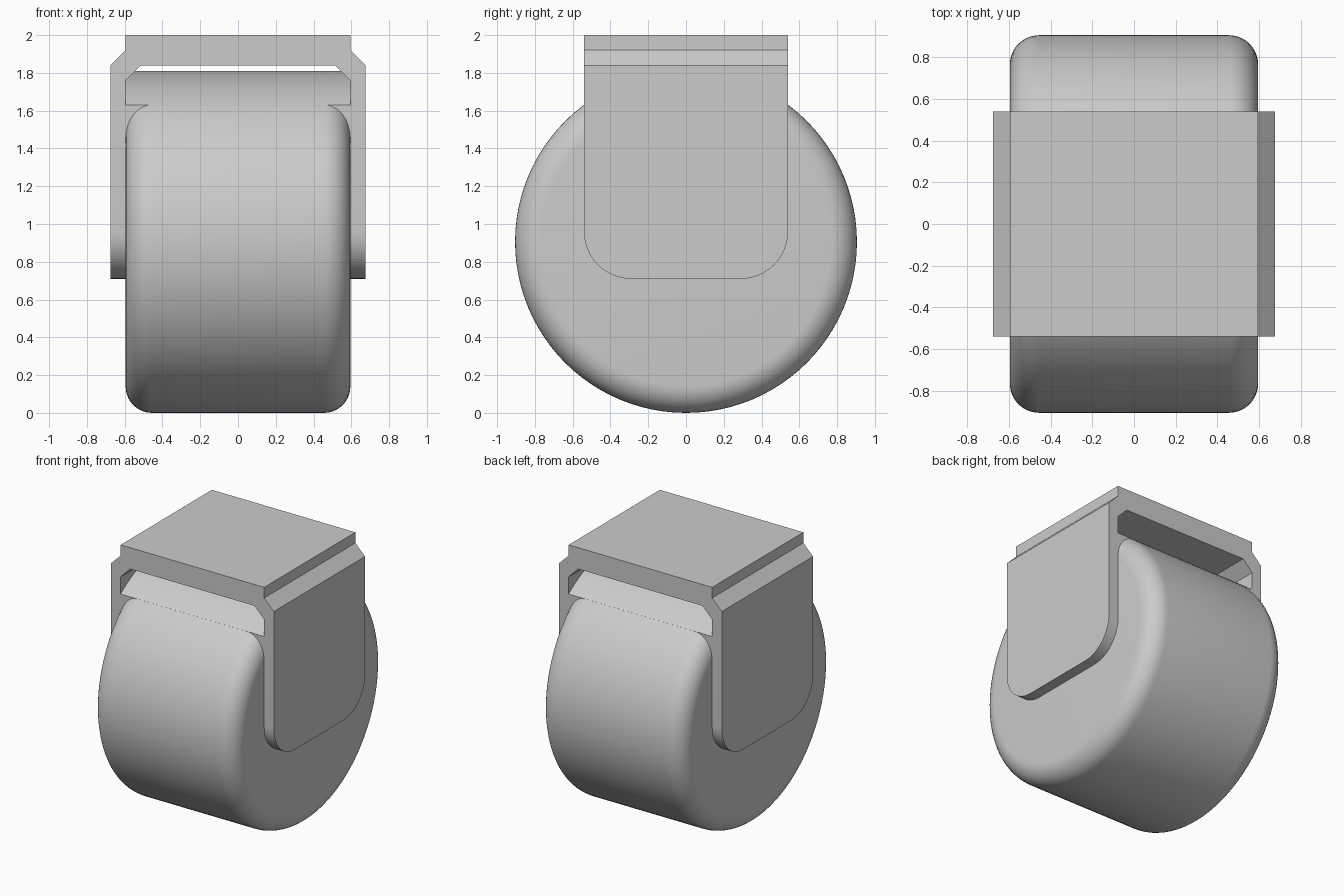
import bpy
import bmesh
from math import sin, cos, pi, asin
from mathutils import Matrix, Vector

cube = bpy.data.objects.get("Cube")
if cube:
    bpy.data.objects.remove(cube, do_unlink=True)

RADIUS = 0.905       # wheel radius and axle height
HALF_WIDTH = 0.595   # half of the wheel's width
FILLET = 0.14
HALF_DEPTH = 0.54    # half of the bracket's depth

grey = bpy.data.materials.new("Plain grey")
grey.use_nodes = True
colour = (0.6, 0.6, 0.6, 1)
grey.diffuse_color = colour
grey.node_tree.nodes["Principled BSDF"].inputs["Base Color"].default_value = colour


def finish(name, bm, angle=0.5):
    bmesh.ops.recalc_face_normals(bm, faces=bm.faces)
    mesh = bpy.data.meshes.new(name)
    bm.to_mesh(mesh)
    bm.free()
    mesh.materials.append(grey)
    obj = bpy.data.objects.new(name, mesh)
    bpy.context.collection.objects.link(obj)
    bpy.ops.object.select_all(action="DESELECT")
    obj.select_set(True)
    bpy.context.view_layer.objects.active = obj
    bpy.ops.object.shade_smooth_by_angle(angle=angle)
    return obj


def extrude_profile(points, direction):
    bm = bmesh.new()
    face = bm.faces.new([bm.verts.new(p) for p in points])
    result = bmesh.ops.extrude_face_region(bm, geom=[face])
    moved = [v for v in result["geom"] if isinstance(v, bmesh.types.BMVert)]
    bmesh.ops.translate(bm, verts=moved, vec=direction)
    return bm


# Wheel: rounded rim profile spun about the axle
bm = bmesh.new()
steps = 10
rim = []
for i in range(steps + 1):
    a = pi / 2 * i / steps
    rim.append((HALF_WIDTH - FILLET + FILLET * cos(a),
                RADIUS - FILLET + FILLET * sin(a)))
profile = rim + [(-x, r) for x, r in reversed(rim)]
verts = [bm.verts.new((x, 0, r)) for x, r in profile]
edges = [bm.edges.new(pair) for pair in zip(verts, verts[1:])]
bmesh.ops.spin(bm, geom=verts + edges, cent=(0, 0, 0), axis=(1, 0, 0),
               angle=2 * pi, steps=96, use_merge=True)
bmesh.ops.remove_doubles(bm, verts=bm.verts, dist=0.0005)
bmesh.ops.holes_fill(bm, edges=[e for e in bm.edges if e.is_boundary], sides=0)
bmesh.ops.transform(bm, matrix=Matrix.Translation((0, 0, RADIUS)), verts=bm.verts)
finish("wheel", bm)

# Square-edged part of the wheel that fills the bracket
limit = asin(HALF_DEPTH / RADIUS)
arc = [limit * (2 * i / 24 - 1) for i in range(25)]
points = [(-HALF_WIDTH, RADIUS * sin(a), RADIUS + RADIUS * cos(a)) for a in arc]
points += [(-HALF_WIDTH, HALF_DEPTH, RADIUS), (-HALF_WIDTH, -HALF_DEPTH, RADIUS)]
finish("wheel_shoulder", extrude_profile(points, Vector((2 * HALF_WIDTH, 0, 0))))

# Bracket: chamfered fork section with rounded leg ends
half = [(0.595, 2.0), (0.595, 1.92), (0.675, 1.84), (0.675, 0.71),
        (0.595, 0.71), (0.595, 1.76), (0.515, 1.84)]
section = half + [(-x, z) for x, z in reversed(half)]
bm = extrude_profile([(x, -HALF_DEPTH, z) for x, z in section],
                     Vector((0, 2 * HALF_DEPTH, 0)))
corners = [e for e in bm.edges
           if all(v.co.z < 0.72 for v in e.verts)
           and abs(e.verts[0].co.y - e.verts[1].co.y) < 0.01]
bmesh.ops.bevel(bm, geom=corners, offset=0.25, offset_type="OFFSET",
                segments=12, profile=0.5, affect="EDGES")
finish("fork_bracket", bm)
